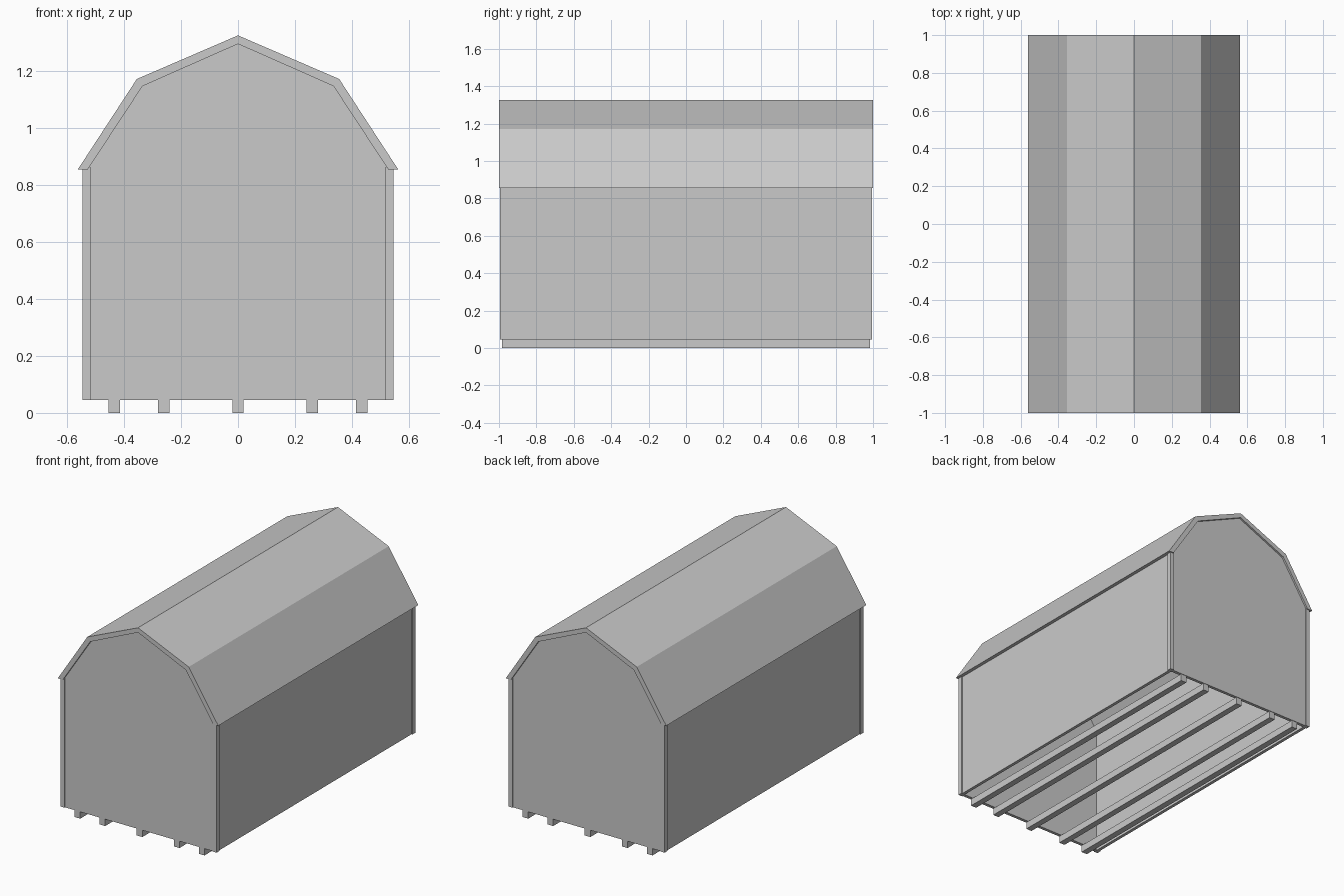
import bpy, bmesh

cube = bpy.data.objects.get("Cube")
if cube:
    bpy.data.objects.remove(cube, do_unlink=True)

# One plain grey for the whole shed
GREY = (0.59, 0.59, 0.59, 1)
mat = bpy.data.materials.new("light grey")
mat.use_nodes = True
mat.diffuse_color = GREY
mat.node_tree.nodes["Principled BSDF"].inputs["Base Color"].default_value = GREY


def extrude_y(name, profile, y0, y1):
    """Sweep an x-z outline from y0 to y1 as a closed solid."""
    bm = bmesh.new()
    face = bm.faces.new([bm.verts.new((x, y0, z)) for x, z in profile])
    moved = bmesh.ops.extrude_face_region(bm, geom=[face])["geom"]
    verts = [v for v in moved if isinstance(v, bmesh.types.BMVert)]
    bmesh.ops.translate(bm, verts=verts, vec=(0, y1 - y0, 0))
    bmesh.ops.recalc_face_normals(bm, faces=bm.faces)
    mesh = bpy.data.meshes.new(name)
    bm.to_mesh(mesh)
    bm.free()
    mesh.materials.append(mat)
    obj = bpy.data.objects.new(name, mesh)
    bpy.context.collection.objects.link(obj)
    return obj


def box(name, x0, x1, y0, y1, z0, z1):
    return extrude_y(name, [(x0, z0), (x1, z0), (x1, z1), (x0, z1)], y0, y1)


def mirrored(half):
    """Complete a right-hand outline that ends on the ridge."""
    return half + [(-x, z) for x, z in reversed(half[:-1])]


FLOOR, EAVE = 0.045, 0.855
WALL_X, WALL_Y, THICK = 0.54, 0.988, 0.02

# Gambrel roof shell
outer = mirrored([(0.562, EAVE), (0.355, 1.172), (0, 1.325)])
inner = mirrored([(0.527, EAVE), (0.335, 1.147), (0, 1.295)])
extrude_y("roof", outer + inner[::-1], -1, 1)

# Gable end walls
gable = mirrored([(WALL_X, FLOOR), (WALL_X, EAVE + 0.01), (0.343, 1.155), (0, 1.305)])
extrude_y("front_wall", gable, -WALL_Y, -WALL_Y + THICK)
extrude_y("back_wall", gable, WALL_Y - THICK, WALL_Y)

# Long side walls and corner boards
for side, sx in (("left", 1), ("right", -1)):
    xs = sorted((sx * WALL_X, sx * (WALL_X - THICK)))
    box(side + "_wall", *xs, -WALL_Y + THICK, WALL_Y - THICK, FLOOR, EAVE + 0.01)
    for end, sy in (("front", -1), ("back", 1)):
        xs = sorted((sx * 0.546, sx * 0.518))
        ys = sorted((sy * 0.994, sy * 0.966))
        box(f"{end}_{side}_corner_board", *xs, *ys, FLOOR, EAVE + 0.008)

# Ground runners under the open base
for i, x in enumerate((-0.435, -0.26, 0, 0.26, 0.435)):
    box(f"runner_{i + 1}", x - 0.02, x + 0.02, -0.985, 0.985, 0, FLOOR)
